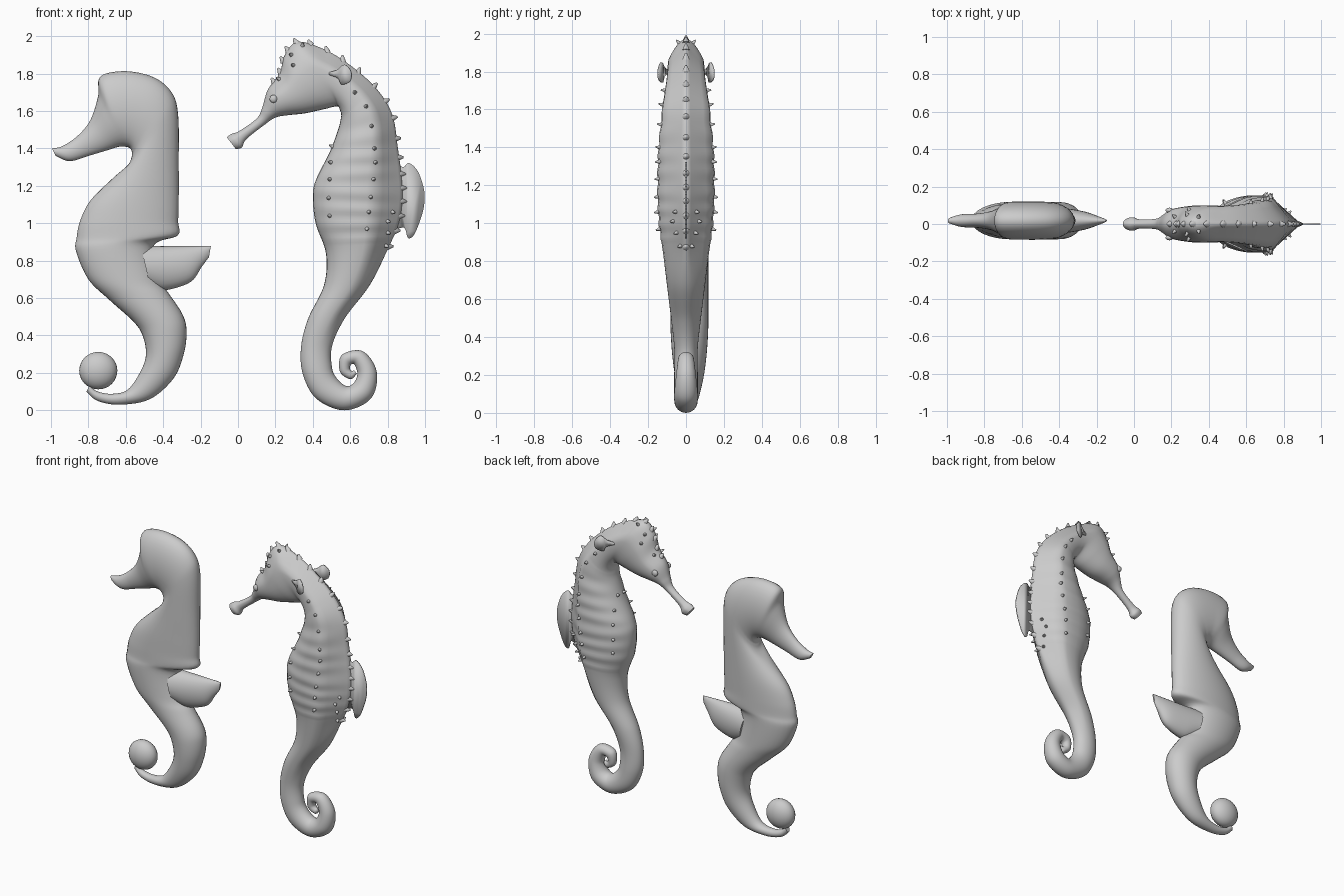
import bpy, bmesh, math
from mathutils import Vector, Matrix
from mathutils.bvhtree import BVHTree

if "Cube" in bpy.data.objects:
    bpy.data.objects.remove(bpy.data.objects["Cube"])


def spline(pts, sub, closed=False):
    """Catmull-Rom through tuples of any length."""
    n, out = len(pts), []
    pick = (lambda i: pts[i % n]) if closed else (lambda i: pts[max(0, min(n - 1, i))])
    for i in range(n if closed else n - 1):
        p = [pick(i + k) for k in (-1, 0, 1, 2)]
        for s in range(sub):
            t = s / sub
            out.append(tuple(0.5 * (2 * b + (c - a) * t + (2 * a - 5 * b + 4 * c - d) * t * t
                                    + (3 * b - a - 3 * c + d) * t ** 3) for a, b, c, d in zip(*p)))
    if not closed:
        out.append(pts[-1])
    return out


def finish(name, bm, angle=50):
    bmesh.ops.recalc_face_normals(bm, faces=bm.faces)
    me = bpy.data.meshes.new(name)
    bm.to_mesh(me)
    bm.free()
    ob = bpy.data.objects.new(name, me)
    bpy.context.collection.objects.link(ob)
    bpy.ops.object.select_all(action='DESELECT')
    ob.select_set(True)
    bpy.context.view_layer.objects.active = ob
    bpy.ops.object.shade_smooth_by_angle(angle=math.radians(angle))
    return ob


def loft(sections, y0=0.0, segs=32):
    """Skin rings; a section is back x,z, belly x,z, half width, ridge sharpness."""
    bm, rings = bmesh.new(), []
    for xa, za, xb, zb, w, k in sections:
        ring = []
        for j in range(segs):
            a = 2 * math.pi * j / segs
            u, e = math.cos(a), math.sin(a)
            d = e
            if u > 0 and j:
                d = math.copysign(min(1, (1.05 - u) / 0.7), e)
            y = w * (e + (d - e) * k)
            f = (1 + u) / 2
            ring.append(bm.verts.new((xb + (xa - xb) * f, y0 + y, zb + (za - zb) * f)))
        rings.append(ring)
    for r, q in zip(rings, rings[1:]):
        for j in range(segs):
            n = (j + 1) % segs
            bm.faces.new((r[j], r[n], q[n], q[j]))
    bm.faces.new(rings[0])
    bm.faces.new(rings[-1][::-1])
    return bm


def fin(name, outline, y_of_x, thick=0.008):
    bm = bmesh.new()
    bm.faces.new([bm.verts.new((x, y_of_x(x), z)) for x, z in spline(outline, 5, True)])
    ob = finish(name, bm)
    m = ob.modifiers.new("thickness", 'SOLIDIFY')
    m.thickness, m.offset = thick, 0


def ball(name, loc, size):
    bm = bmesh.new()
    bmesh.ops.create_uvsphere(bm, u_segments=24, v_segments=16, radius=1,
                              matrix=Matrix.Translation(loc) @ Matrix.Diagonal((*size, 1)))
    finish(name, bm)


# Detailed seahorse: head, trunk, curled tail
head = [(-.06, 1.46, -.012, 1.397, .028), (-.035, 1.477, .02, 1.405, .036),
        (.01, 1.495, .045, 1.45, .025), (.10, 1.56, .14, 1.525, .028),
        (.13, 1.62, .20, 1.565, .05), (.16, 1.715, .27, 1.578, .08),
        (.222, 1.80, .36, 1.588, .095), (.25, 1.90, .46, 1.61, .10),
        (.32, 1.97, .53, 1.625, .098)]
trunk = [(.46, 1.93, .545, 1.605, .098), (.60, 1.845, .552, 1.58, .105),
         (.74, 1.72, .548, 1.55, .118), (.825, 1.58, .535, 1.50, .13),
         (.855, 1.40, .49, 1.38, .145), (.875, 1.25, .42, 1.24, .15),
         (.88, 1.13, .40, 1.15, .15), (.86, 1.0, .415, 1.0, .143),
         (.80, .86, .47, .84, .122), (.705, .67, .46, .67, .10),
         (.57, .49, .375, .49, .078)]
tail = [(.42, .34, .083), (.425, .21, .08), (.475, .115, .077), (.575, .065, .065),
        (.665, .105, .062), (.69, .20, .052), (.645, .28, .042), (.58, .27, .036),
        (.572, .215, .028), (.605, .188, .022), (.628, .205, .012)]
secs = [s + (.35,) for s in head] + [s + (1 if s[1] > .8 else .4,) for s in trunk]
for i, (x, z, r) in enumerate(tail):
    p, q = tail[max(i - 1, 0)], tail[min(i + 1, len(tail) - 1)]
    d = Vector((q[0] - p[0], q[1] - p[1])).normalized()
    nx, nz = -d.y * r, d.x * r
    secs.append((x + nx, z + nz, x - nx, z - nz, min(r, .062), 0))
fine = []
for xa, za, xb, zb, w, k in spline(secs, 10):
    if .9 < zb < 1.55 and xb > .38 and xa > .6:      # bony rings
        w *= 1 + .02 * math.cos(2 * math.pi * zb / .09)
    fine.append((xa, za, xb, zb, w, k))
bm = loft(fine)
bmesh.ops.recalc_face_normals(bm, faces=bm.faces)
tree = BVHTree.FromBMesh(bm)
finish("detailed_seahorse_body", bm)

# Spikes on the flanks, head and back ridge
spots = [(.525, 1.5), (.507, 1.41), (.497, 1.325), (.49, 1.235), (.485, 1.135), (.49, 1.04),
         (.625, 1.70), (.685, 1.625), (.715, 1.52), (.73, 1.40), (.735, 1.325), (.725, 1.235),
         (.71, 1.14), (.70, 1.06), (.69, .97), (.825, 1.06), (.80, 1.01), (.80, .95),
         (.79, .88), (.285, 1.90), (.295, 1.845), (.345, 1.95), (.22, 1.77)]
bm = bmesh.new()


def spike(p, n, r=.014, h=.032):
    rot = n.to_track_quat('Z', 'Y').to_matrix().to_4x4()
    bmesh.ops.create_cone(bm, cap_ends=True, segments=10, radius1=r, radius2=r * .25, depth=h,
                          matrix=Matrix.Translation(p + n * h * .2) @ rot)


for x, z in spots:
    for s in (-1, 1):
        p, n, _, _ = tree.ray_cast(Vector((x, s, z)), Vector((0, -s, 0)))
        if p:
            spike(p, n)
for i in range(55, 170, 6):
    xa, za, xb, zb = fine[i][:4]
    spike(Vector((xa, 0, za)), Vector((xa - xb, 0, za - zb)).normalized(), .02, .034)
finish("detailed_seahorse_spikes", bm, 70)

# Eyes and fins of the detailed seahorse
pectoral = [(.48, 1.80), (.53, 1.82), (.57, 1.848), (.605, 1.81), (.60, 1.76), (.555, 1.742),
            (.535, 1.775)]
for side, s in (("left", 1), ("right", -1)):
    p = tree.ray_cast(Vector((.19, s, 1.665)), Vector((0, -s, 0)))[0]
    ball(side + "_eye", p or Vector((.19, s * .07, 1.665)), (.021, .014, .021))
    fin(side + "_pectoral_fin", pectoral, lambda x, s=s: s * (.09 + (x - .48) * .45))
fin("dorsal_fin", [(.84, 1.29), (.885, 1.30), (.915, 1.322), (.96, 1.28), (.99, 1.20), (.998, 1.13),
                   (.985, 1.05), (.945, .945), (.91, .92), (.89, .975), (.84, 1.0)], lambda x: 0)

# Simple seahorse: body with straight back, rounded stub fin, ball tail tip
Y = .018
simple = [(-.995, 1.40, -.975, 1.36, .015), (-.94, 1.412, -.90, 1.332, .034),
          (-.86, 1.465, -.80, 1.36, .038), (-.79, 1.55, -.70, 1.39, .055),
          (-.748, 1.68, -.63, 1.41, .085), (-.735, 1.785, -.585, 1.405, .10),
          (-.60, 1.813, -.57, 1.39, .102), (-.45, 1.78, -.567, 1.37, .102),
          (-.355, 1.70, -.57, 1.35, .10), (-.32, 1.58, -.59, 1.31, .098),
          (-.317, 1.32, -.67, 1.24, .098), (-.317, 1.12, -.79, 1.12, .10),
          (-.32, 1.01, -.845, 1.01, .10), (-.322, .935, -.863, .92, .10),
          (-.45, .88, -.866, .85, .10), (-.42, .70, -.80, .70, .10),
          (-.37, .625, -.69, .592, .10), (-.295, .51, -.56, .475, .10),
          (-.275, .42, -.51, .40, .098), (-.29, .30, -.492, .30, .09),
          (-.345, .17, -.52, .21, .075), (-.47, .06, -.59, .11, .05),
          (-.63, .03, -.68, .088, .032), (-.75, .05, -.76, .105, .025),
          (-.81, .10, -.79, .14, .018)]
finish("simple_seahorse_body", loft(spline([s + (0,) for s in simple], 6), Y))
stub = [(-.52, .88, -.47, .66, .085, 0), (-.36, .878, -.39, .642, .068, 0),
        (-.27, .878, -.255, .685, .048, 0), (-.18, .878, -.195, .765, .022, 0),
        (-.145, .878, -.155, .82, .006, 0)]
finish("simple_seahorse_fin", loft(spline(stub, 6), Y, 24))
ball("simple_seahorse_tail_tip", Vector((-.747, Y, .212)), (.102, .07, .10))
